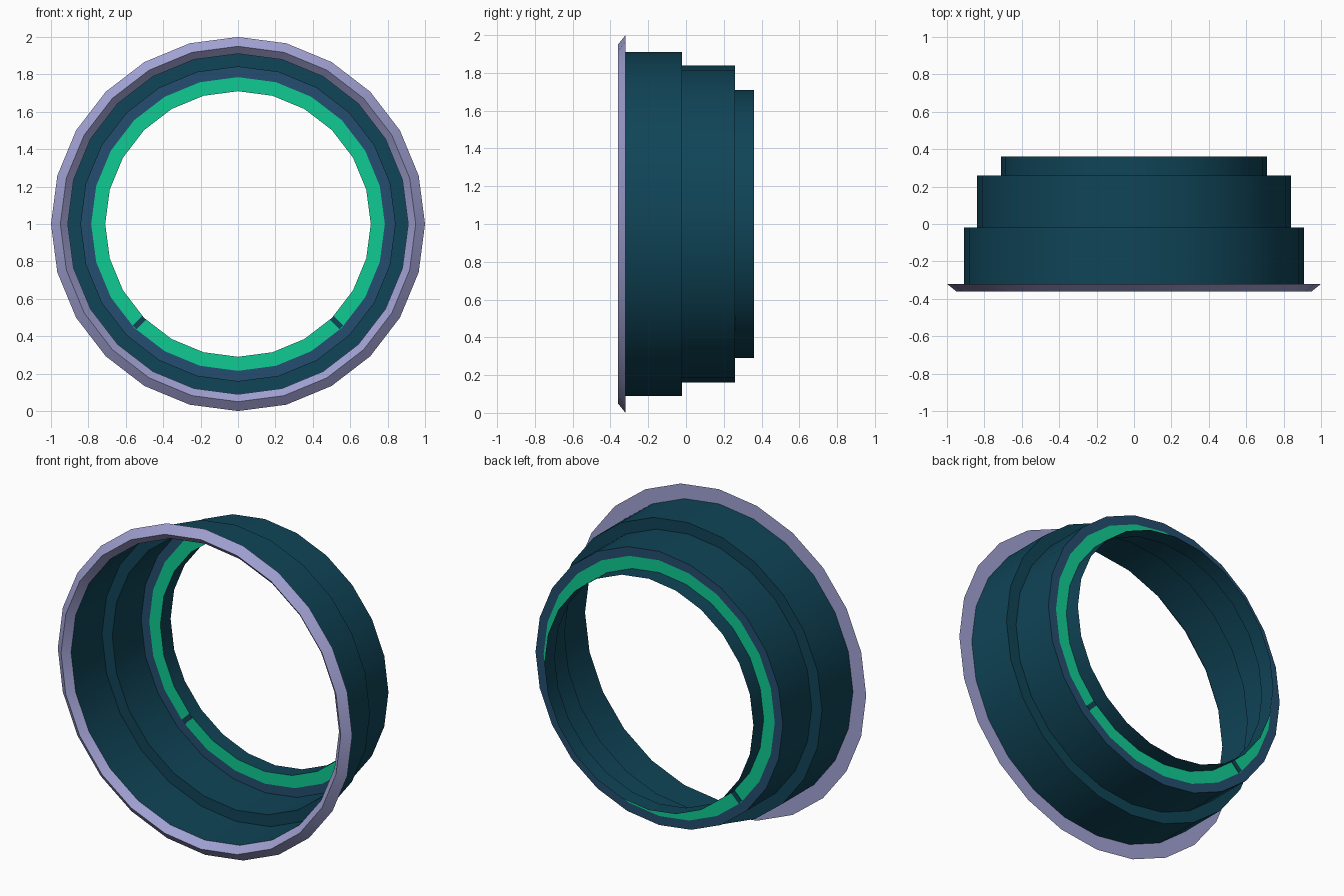
import bpy, bmesh, math

if "Cube" in bpy.data.objects:
    bpy.data.objects.remove(bpy.data.objects["Cube"])

SIDES = 24


def material(name, rgb):
    m = bpy.data.materials.new(name)
    m.diffuse_color = (*rgb, 1)
    m.use_nodes = True
    m.node_tree.nodes["Principled BSDF"].inputs["Base Color"].default_value = m.diffuse_color
    return m


teal = material("dark teal", (0.005, 0.058, 0.095))
navy = material("navy blue", (0.018, 0.075, 0.16))
green = material("bright green", (0.005, 0.60, 0.29))
lavender = material("lavender", (0.36, 0.36, 0.66))


def finish(bm, name, mats):
    me = bpy.data.meshes.new(name)
    bm.to_mesh(me)
    bm.free()
    for m in mats:
        me.materials.append(m)
    ob = bpy.data.objects.new(name, me)
    bpy.context.collection.objects.link(ob)
    return ob


def lathe(name, profile, mats, closed=False):
    """Spin (radius, y, material slot) points about the y axis at z = 1."""
    bm = bmesh.new()
    rings = []
    for r, y, _ in profile:
        rings.append([bm.verts.new((r * math.sin(a), y, 1 + r * math.cos(a)))
                      for a in (2 * math.pi * i / SIDES for i in range(SIDES))])
    n = len(profile)
    for k in range(n if closed else n - 1):
        a, b = rings[k], rings[(k + 1) % n]
        for i in range(SIDES):
            j = (i + 1) % SIDES
            f = bm.faces.new((a[i], a[j], b[j], b[i]))
            f.material_index = profile[k][2]
    bmesh.ops.recalc_face_normals(bm, faces=bm.faces)
    ob = finish(bm, name, mats)
    bpy.context.view_layer.objects.active = ob
    ob.select_set(True)
    bpy.ops.object.shade_smooth_by_angle(angle=math.radians(30))
    ob.select_set(False)
    return ob


# stepped sleeve: slot of each point colours the band that follows it
lathe("stepped_sleeve", [
    (0.91, -0.32, 0), (0.91, -0.02, 0), (0.84, -0.02, 0), (0.84, 0.26, 1),
    (0.785, 0.26, 2), (0.71, 0.26, 0), (0.71, 0.36, 0)], [teal, navy, green])

# bevelled front rim
lathe("front_rim", [(0.91, -0.32, 0), (1.0, -0.32, 0), (0.95, -0.36, 0)],
      [lavender], closed=True)

# dark breaks in the green band, lower left and lower right
for side, label in ((-1, "left"), (1, "right")):
    bm = bmesh.new()
    bmesh.ops.create_cube(bm, size=1)
    ob = finish(bm, "band_gap_" + label, [teal])
    ob.scale = (0.03, 0.006, 0.072)
    ob.rotation_euler = (0, -side * math.radians(45), 0)
    ob.location = (side * 0.527, 0.26, 1 - 0.527)
